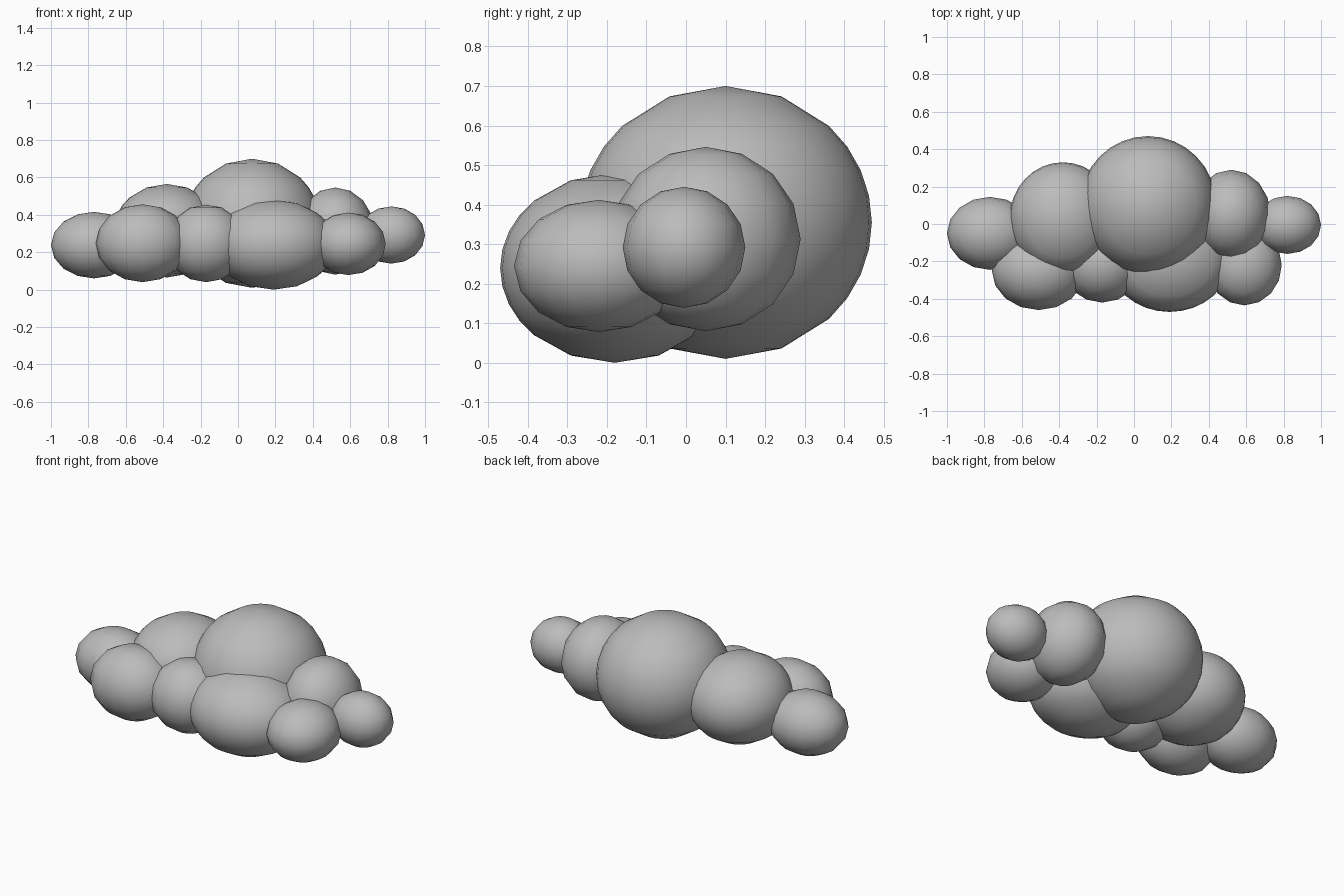
import bpy
import bmesh
from math import sin, cos, pi, radians
from mathutils import Vector

if "Cube" in bpy.data.objects:
    bpy.data.objects.remove(bpy.data.objects["Cube"], do_unlink=True)

grey = bpy.data.materials.new("cloud_grey")
grey.use_nodes = True
colour = (0.5, 0.5, 0.5, 1)
grey.diffuse_color = colour
grey.node_tree.nodes["Principled BSDF"].inputs["Base Color"].default_value = colour


def puff(name, centre, radii):
    """Smooth ellipsoid with broad polar facets; large puffs are finer at the waist."""
    large = max(radii) > 0.28
    upper = [0, 22.5, 45, 56.25, 67.5, 78.75, 90] if large else [0, 22.5, 45, 67.5, 90]
    angles = upper + [180 - a for a in reversed(upper[:-1])]
    bm = bmesh.new()
    profile = [bm.verts.new((sin(radians(a)), 0, cos(radians(a)))) for a in angles]
    edges = [bm.edges.new(pair) for pair in zip(profile, profile[1:])]
    bmesh.ops.spin(bm, geom=profile + edges, cent=(0, 0, 0), axis=(0, 0, 1),
                   angle=2 * pi, steps=32 if large else 16)
    bmesh.ops.remove_doubles(bm, verts=bm.verts, dist=0.0001)
    bmesh.ops.scale(bm, vec=Vector(radii), verts=bm.verts)
    bmesh.ops.recalc_face_normals(bm, faces=bm.faces)
    for face in bm.faces:
        face.smooth = True
    mesh = bpy.data.meshes.new(name)
    bm.to_mesh(mesh)
    bm.free()
    mesh.materials.append(grey)
    obj = bpy.data.objects.new(name, mesh)
    obj.location = centre
    bpy.context.collection.objects.link(obj)


# Back row
puff("main_puff", (0.075, 0.10, 0.355), (0.365, 0.37, 0.345))
puff("back_right_puff", (-0.38, 0.03, 0.315), (0.285, 0.30, 0.25))
puff("back_left_puff", (0.52, 0.05, 0.313), (0.21, 0.24, 0.233))

# End puffs
puff("right_end_puff", (-0.77, -0.05, 0.238), (0.23, 0.195, 0.178))
puff("left_end_puff", (0.82, -0.005, 0.292), (0.18, 0.155, 0.153))

# Front row
puff("front_right_puff", (-0.51, -0.25, 0.248), (0.25, 0.21, 0.208))
puff("front_middle_puff", (-0.17, -0.21, 0.247), (0.22, 0.21, 0.207))
puff("front_centre_puff", (0.19, -0.18, 0.24), (0.33, 0.29, 0.24))
puff("front_left_puff", (0.59, -0.22, 0.245), (0.20, 0.215, 0.167))
